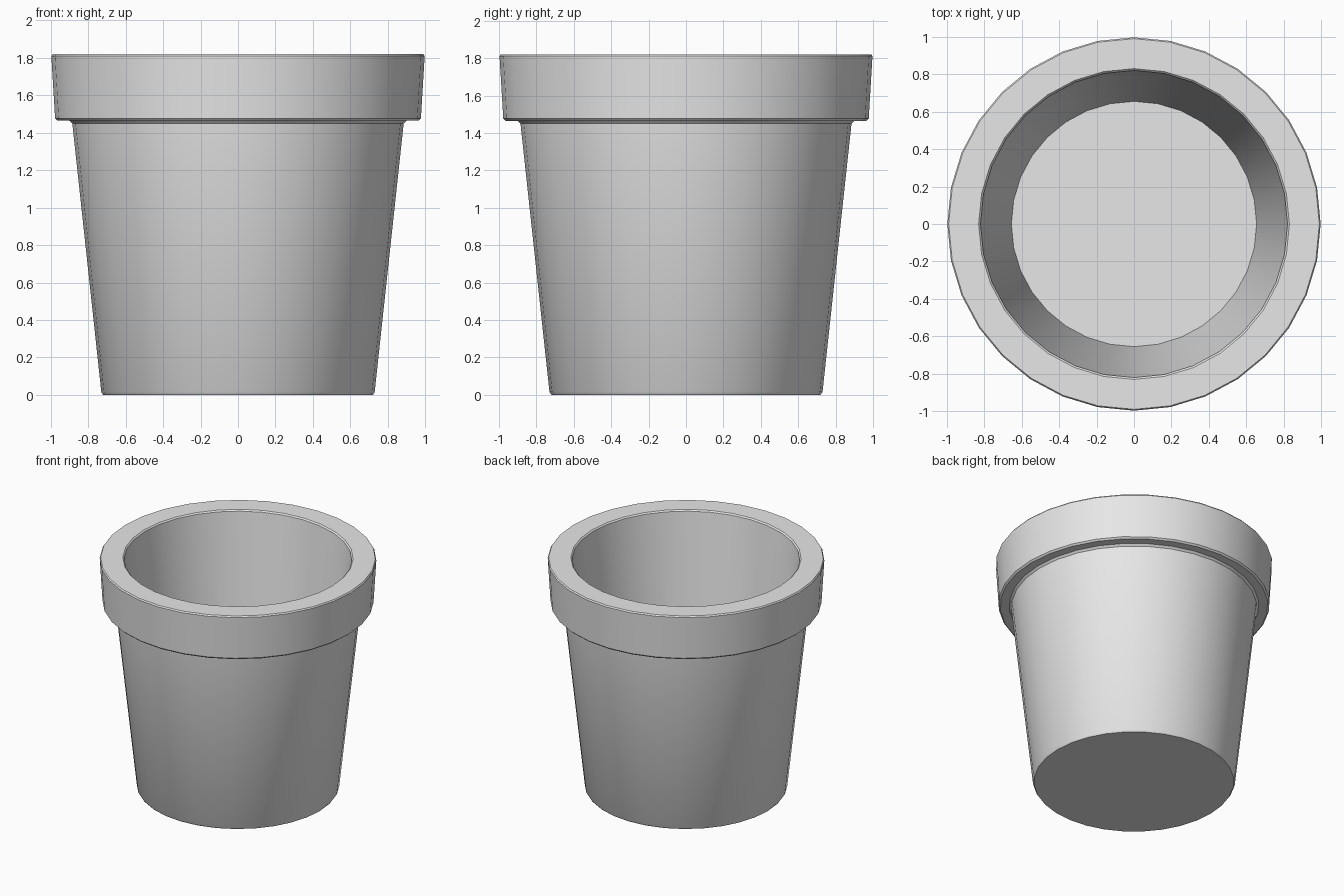
import bpy, bmesh
from math import cos, sin, tau

cube = bpy.data.objects.get("Cube")
if cube:
    bpy.data.objects.remove(cube, do_unlink=True)

SIDES = 32

# Plain grey clay
clay = bpy.data.materials.new("light_grey_clay")
clay.use_nodes = True
clay.diffuse_color = (0.8, 0.8, 0.8, 1)
clay.node_tree.nodes["Principled BSDF"].inputs["Base Color"].default_value = (0.8, 0.8, 0.8, 1)


def lathe(name, profile):
    """Spin (radius, height) points round z and cap both ends."""
    bm = bmesh.new()
    rings = [[bm.verts.new((r * cos(tau * i / SIDES), r * sin(tau * i / SIDES), z))
              for i in range(SIDES)] for r, z in profile]
    for low, high in zip(rings, rings[1:]):
        for i in range(SIDES):
            j = (i + 1) % SIDES
            bm.faces.new((low[i], low[j], high[j], high[i]))
    bm.faces.new(rings[0][::-1])
    bm.faces.new(rings[-1])
    mesh = bpy.data.meshes.new(name)
    bm.to_mesh(mesh)
    bm.free()
    mesh.materials.append(clay)
    obj = bpy.data.objects.new(name, mesh)
    bpy.context.collection.objects.link(obj)
    return obj


# Base, tapered wall, overhanging rim, then the hollow down to the floor
pot = lathe("flower_pot", [
    (0.72, 0), (0.73, 0.015),
    (0.885, 1.45), (0.90, 1.465),
    (0.965, 1.465), (0.977, 1.477),
    (0.997, 1.81), (0.99, 1.82),
    (0.83, 1.82), (0.82, 1.81),
    (0.655, 0.2),
])

bpy.ops.object.select_all(action="DESELECT")
pot.select_set(True)
bpy.context.view_layer.objects.active = pot
bpy.ops.object.shade_smooth_by_angle(angle=0.5)
